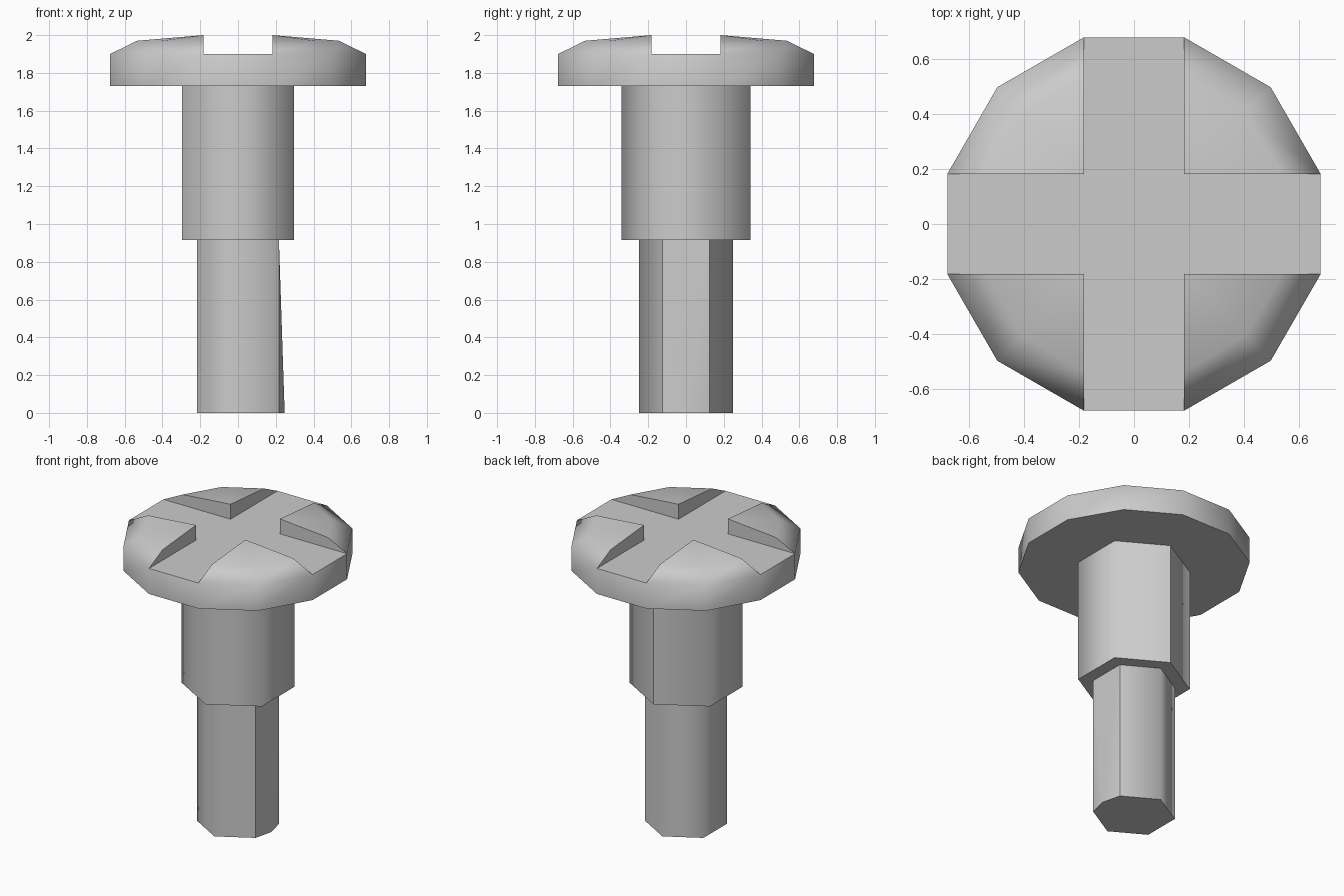
import bpy, bmesh
from math import radians, cos, sin, atan2, degrees
from mathutils import Vector, Matrix

if "Cube" in bpy.data.objects:
    bpy.data.objects.remove(bpy.data.objects["Cube"])

steel = bpy.data.materials.new("grey_steel")
steel.use_nodes = True
GREY = (0.6, 0.6, 0.6, 1)
steel.diffuse_color = GREY
steel.node_tree.nodes["Principled BSDF"].inputs["Base Color"].default_value = GREY


def finish(bm, name, creases=()):
    """Smooth shade, keeping steep edges and upright edges at given angles sharp."""
    bmesh.ops.remove_doubles(bm, verts=bm.verts, dist=0.0005)
    bmesh.ops.recalc_face_normals(bm, faces=bm.faces)
    for f in bm.faces:
        f.smooth = True
    for e in bm.edges:
        a, b = (v.co for v in e.verts)
        upright = (a - b).xy.length < 0.001
        angle = degrees(atan2(a.y, a.x))
        crease = upright and any(abs(angle - c) < 2 for c in creases)
        e.smooth = not crease and e.calc_face_angle(0) < radians(70)
    mesh = bpy.data.meshes.new(name)
    bm.to_mesh(mesh)
    bm.free()
    mesh.materials.append(steel)
    obj = bpy.data.objects.new(name, mesh)
    bpy.context.collection.objects.link(obj)
    return obj


def hex_ring(radius, z):
    return [Vector((radius * cos(radians(a)), radius * sin(radians(a)), z))
            for a in range(30, 390, 60)]


def hull(points, name, creases):
    bm = bmesh.new()
    verts = [bm.verts.new(p) for p in points]
    bmesh.ops.convex_hull(bm, input=verts)
    bmesh.ops.dissolve_limit(bm, angle_limit=0.01, verts=bm.verts, edges=bm.edges)
    finish(bm, name, creases)


# Hexagonal shaft, with a slight bulge at the foot of one side
hull(hex_ring(0.25, 0) + hex_ring(0.25, 0.92) + [Vector((0.247, 0, 0))],
     "lower_shaft", (30, -30))

# Thicker hexagonal collar
hull(hex_ring(0.342, 0.915) + hex_ring(0.342, 1.73), "collar", (90,))

# Twelve-sided domed head with a cross slot, built one quarter at a time
BASE, FLOOR, CROWN, TOP = 1.73, 1.9, 1.97, 2.0
S = 0.182
rim_xy = [(0.677, S), (0.496, 0.496), (S, 0.677)]
crown_xy = [(0.535, S), (0.405, 0.405), (S, 0.535)]
bm = bmesh.new()


def face(*points):
    bm.faces.new([bm.verts.new(p) for p in points])


underside, middle = [], []
for k in range(4):
    turn = Matrix.Rotation(radians(90 * k), 3, "Z")
    after = Matrix.Rotation(radians(90), 3, "Z")

    def ring(xy, z):
        return [turn @ Vector((x, y, z)) for x, y in xy]

    low, rim, crown = ring(rim_xy, BASE), ring(rim_xy, FLOOR), ring(crown_xy, CROWN)
    inner, peak = ring([(S, S)], FLOOR)[0], ring([(S, S)], TOP)[0]
    underside += low
    middle.append(inner)
    for i in range(2):
        face(low[i], low[i + 1], rim[i + 1], rim[i])
        face(rim[i], rim[i + 1], crown[i + 1], crown[i])
        face(peak, crown[i], crown[i + 1])
    # slot walls
    face(inner, rim[0], crown[0], peak)
    face(inner, peak, crown[2], rim[2])
    # slot arm floor and the rim panel below it
    face(inner, rim[2], after @ rim[0], after @ inner)
    face(low[2], after @ low[0], after @ rim[0], rim[2])
face(*middle)
face(*reversed(underside))
finish(bm, "slotted_head")
